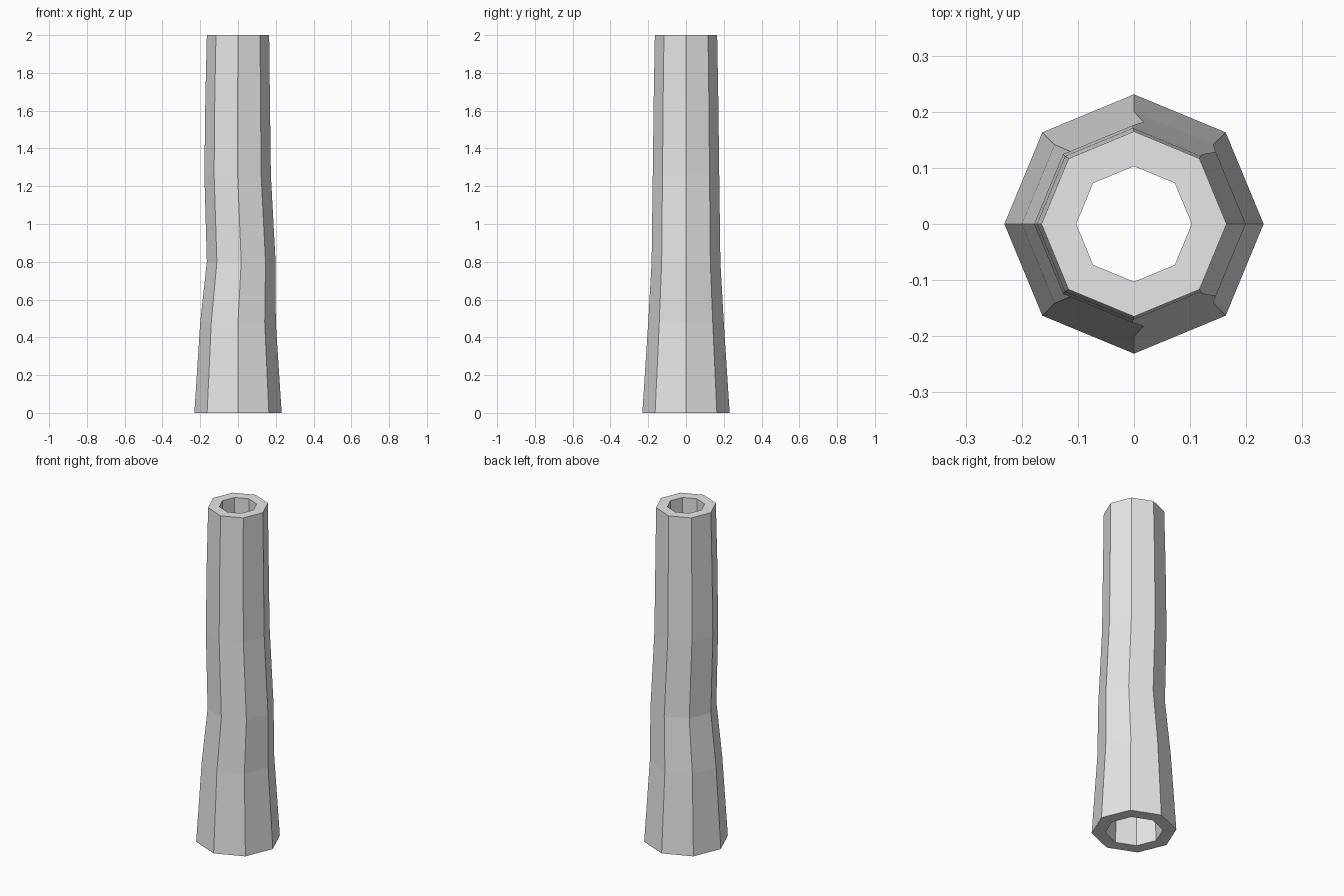
import bpy
import bmesh
from math import cos, sin, pi

SIDES = 8
# Each section: height, centre offset in x, outer radius, bore radius
SECTIONS = [
    (0.00, 0.000, 0.231, 0.157),
    (0.48, 0.000, 0.200, 0.136),
    (0.80, 0.017, 0.182, 0.120),
    (1.26, -0.002, 0.176, 0.114),
    (1.66, -0.002, 0.171, 0.109),
    (2.00, 0.000, 0.165, 0.103),
]

cube = bpy.data.objects.get("Cube")
if cube:
    bpy.data.objects.remove(cube, do_unlink=True)

# Plain grey material
grey = bpy.data.materials.new("plain_grey")
grey.use_nodes = True
colour = (0.8, 0.8, 0.8, 1)
grey.diffuse_color = colour
grey.node_tree.nodes["Principled BSDF"].inputs["Base Color"].default_value = colour


def add_ring(bm, z, cx, radius):
    """Octagonal ring with corners on the axes."""
    return [bm.verts.new((cx + radius * cos(2 * pi * i / SIDES),
                          radius * sin(2 * pi * i / SIDES), z))
            for i in range(SIDES)]


def bridge(bm, a, b):
    for i in range(SIDES):
        j = (i + 1) % SIDES
        bm.faces.new((a[i], a[j], b[j], b[i]))


# Hollow bent tube: up the outside, over the rim, down the bore, closed below
bm = bmesh.new()
rings = [add_ring(bm, z, cx, outer) for z, cx, outer, bore in SECTIONS]
rings += [add_ring(bm, z, cx, bore) for z, cx, outer, bore in reversed(SECTIONS)]
for k, ring in enumerate(rings):
    bridge(bm, ring, rings[(k + 1) % len(rings)])
bmesh.ops.recalc_face_normals(bm, faces=bm.faces)

mesh = bpy.data.meshes.new("hollow_trunk")
bm.to_mesh(mesh)
bm.free()
mesh.materials.append(grey)
trunk = bpy.data.objects.new("hollow_trunk", mesh)
bpy.context.collection.objects.link(trunk)
